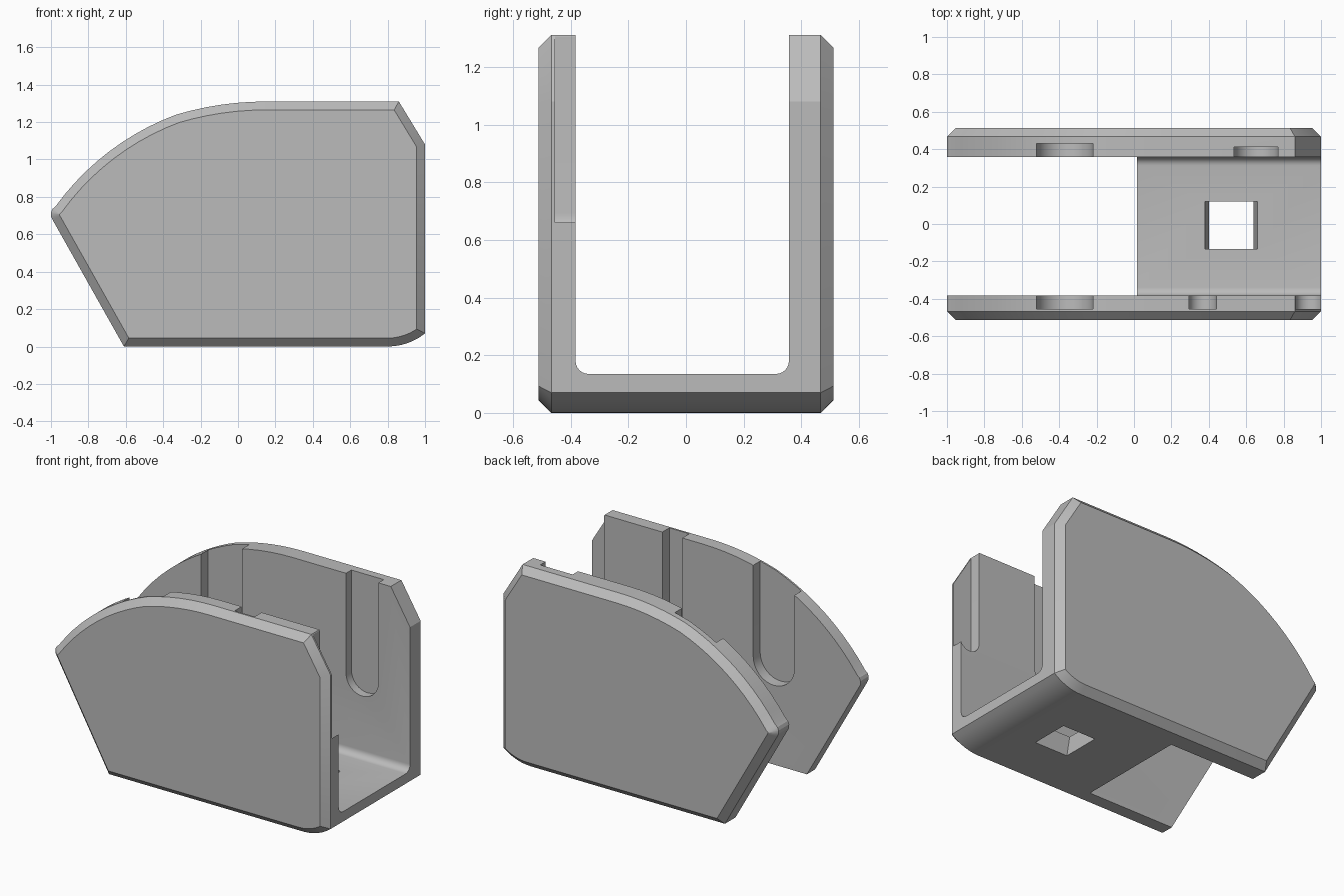
import bpy, bmesh, math
from mathutils import Vector

cube = bpy.data.objects.get("Cube")
if cube:
    bpy.data.objects.remove(cube, do_unlink=True)

grey = bpy.data.materials.new("plain grey")
grey.use_nodes = True
colour = (0.5, 0.5, 0.5, 1)
grey.diffuse_color = colour
grey.node_tree.nodes["Principled BSDF"].inputs["Base Color"].default_value = colour


def arc(p, q, sag, n=8):
    """Points from p to q on an arc that bulges to the right of the chord."""
    p, q = Vector(p), Vector(q)
    d = q - p
    c = d.length
    normal = Vector((d.y, -d.x)) / c
    r = (c * c / 4 + sag * sag) / (2 * sag)
    half = math.asin(c / 2 / r)
    centre = (p + q) / 2 - normal * (r - sag)
    pts = []
    for i in range(n + 1):
        a = half * (2 * i / n - 1)
        pts.append(centre + r * (normal * math.cos(a) + d / c * math.sin(a)))
    return [tuple(v) for v in pts]


def prism(name, pts, axis, lo, hi, chamfer=0):
    """Extrude a 2D outline along x or y, optionally chamfering both rims."""
    bm = bmesh.new()
    place = (lambda u, v, t: (u, t, v)) if axis == "y" else (lambda u, v, t: (t, u, v))
    rings = [[bm.verts.new(place(u, v, t)) for u, v in pts] for t in (lo, hi)]
    caps = [bm.faces.new(ring) for ring in rings]
    n = len(pts)
    for i in range(n):
        j = (i + 1) % n
        bm.faces.new((rings[0][i], rings[0][j], rings[1][j], rings[1][i]))
    bmesh.ops.recalc_face_normals(bm, faces=bm.faces)
    if chamfer:
        rim = [e for cap in caps for e in cap.edges]
        bmesh.ops.bevel(bm, geom=rim, offset=chamfer, segments=1, affect="EDGES")
    mesh = bpy.data.meshes.new(name)
    bm.to_mesh(mesh)
    bm.free()
    ob = bpy.data.objects.new(name, mesh)
    mesh.materials.append(grey)
    bpy.context.collection.objects.link(ob)
    return ob


def cut(target, cutter):
    cutter.hide_render = True
    mod = target.modifiers.new("cut", "BOOLEAN")
    mod.operation, mod.solver, mod.object = "DIFFERENCE", "EXACT", cutter
    bpy.context.view_layer.objects.active = target
    bpy.ops.object.modifier_apply(modifier=mod.name)
    bpy.data.objects.remove(cutter, do_unlink=True)


def slot_outline(x0, x1, bottom):
    """Vertical slot, round at the bottom and open at the top."""
    r = (x1 - x0) / 2
    cx, cz = (x0 + x1) / 2, bottom + r
    curve = [(cx + r * math.cos(a), cz + r * math.sin(a))
             for a in (math.pi + math.pi * i / 16 for i in range(17))]
    return curve + [(x1, 1.5), (x0, 1.5)]


# Solid side profile with chamfered outer rims
outline = [(-0.61, 0)]
outline += arc((0.8, 0), (1, 0.07), 0.018, 6)
outline += [(1, 1.08), (0.86, 1.31)]
outline += arc((0.15, 1.31), (-0.33, 1.24), 0.0176, 6)
outline += arc((-0.33, 1.24), (-0.975, 0.75), 0.06, 10)[1:]
outline += arc((-0.975, 0.75), (-0.99, 0.675), 0.018, 4)[1:]
holder = prism("channel_holder", outline, "y", -0.512, 0.512, 0.045)

# Channel between the walls, with rounded floor corners
y0, y1, floor, r = -0.383, 0.357, 0.135, 0.045
channel = [(y0, 1.5), (y0, floor + r)]
channel += [(y0 + r - r * math.cos(a), floor + r - r * math.sin(a))
            for a in (math.pi / 2 * i / 6 for i in range(1, 7))]
channel += [(y1 - r + r * math.sin(a), floor + r - r * math.cos(a))
            for a in (math.pi / 2 * i / 6 for i in range(7))]
channel += [(y1, 1.5)]
cut(holder, prism("channel_cutter", channel, "x", -1.5, 1.5))

# Open floor under the pointed end
gap = [(y0, -0.5), (y1, -0.5), (y1, 0.6), (y0, 0.6)]
cut(holder, prism("gap_cutter", gap, "x", -1.5, 0.015))

# Tapered window in the floor
window = [(0.4, -0.001), (0.64, -0.001), (0.66, floor + 0.002), (0.378, floor + 0.002)]
cut(holder, prism("window_cutter", window, "y", -0.135, 0.12))

# Round-bottomed slots in the inner faces: x range, bottom, y range
for x_lo, x_hi, bottom, y_lo, y_hi in (
        (-0.52, -0.22, 0.52, 0.3, 0.43),
        (0.535, 0.77, 0.535, 0.3, 0.413),
        (-0.52, -0.22, 0.52, -0.455, -0.3),
        (0.295, 0.44, 0.62, -0.455, -0.3),
        (0.863, 1.008, 0.62, -0.455, -0.3)):
    cut(holder, prism("slot_cutter", slot_outline(x_lo, x_hi, bottom), "y", y_lo, y_hi))

bpy.ops.object.select_all(action="DESELECT")
holder.select_set(True)
bpy.context.view_layer.objects.active = holder
bpy.ops.object.shade_smooth_by_angle(angle=math.radians(25))
